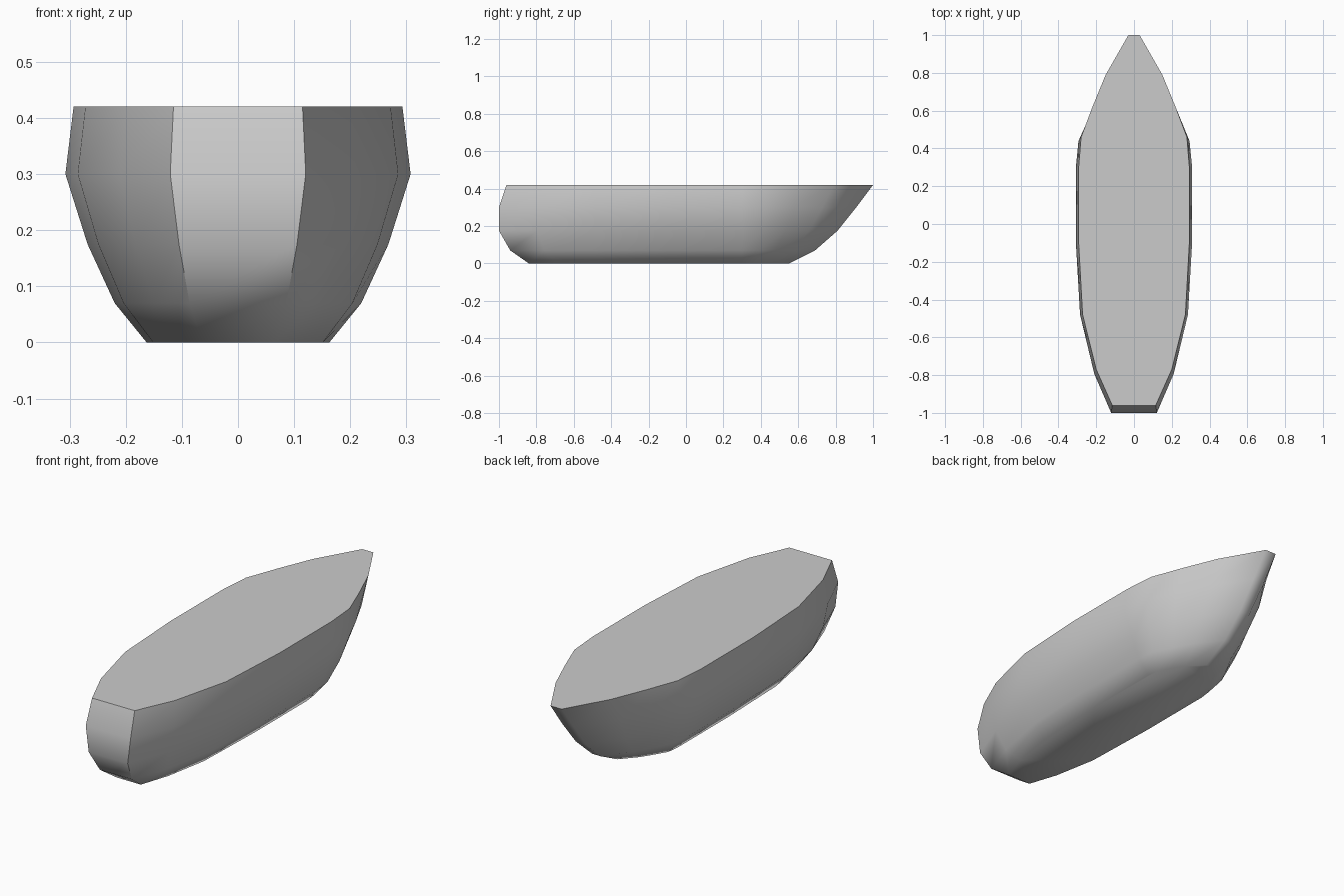
import bpy, bmesh, math

cube = bpy.data.objects.get("Cube")
if cube:
    bpy.data.objects.remove(cube)

grey = bpy.data.materials.new("plain_grey")
grey.use_nodes = True
colour = (0.6, 0.6, 0.6, 1)
grey.diffuse_color = colour
grey.node_tree.nodes["Principled BSDF"].inputs["Base Color"].default_value = colour

# Half outline of the deck, stern to bow: (y, half width)
OUTLINE = [(-.96, .115), (-.77, .2), (-.48, .272), (-.1, .293), (.3, .293),
           (.46, .28), (.62, .22), (.79, .15), (1, .03)]
# Waterlines: (z, stern y, bow y, width factor)
LEVELS = [(0, -.84, .55, .556), (.07, -.94, .69, .75), (.175, -1, .81, .915),
          (.3, -1, .91, 1.05), (.42, -.96, 1, 1)]
AFT, FORE = -.48, .3    # stations between these stay upright


def slide(y, stern, bow):
    """Move a deck station along y to suit the ends of a waterline."""
    if y < AFT:
        return AFT + (y - AFT) * (stern - AFT) / (-.96 - AFT)
    if y > FORE:
        return FORE + (y - FORE) * (bow - FORE) / (1 - FORE)
    return y


# Hull: one closed ring per waterline, joined by quads
bm = bmesh.new()
rings = []
for z, stern, bow, factor in LEVELS:
    half = [(w * factor, slide(y, stern, bow)) for y, w in OUTLINE]
    loop = half + [(-x, y) for x, y in reversed(half)]
    rings.append([bm.verts.new((x, y, z)) for x, y in loop])
for low, high in zip(rings, rings[1:]):
    for i in range(len(low)):
        j = (i + 1) % len(low)
        bm.faces.new((low[i], low[j], high[j], high[i]))

# Flat bottom and flat deck
bm.faces.new(rings[0])
bm.faces.new(rings[-1])
bmesh.ops.recalc_face_normals(bm, faces=bm.faces)

mesh = bpy.data.meshes.new("boat_hull")
bm.to_mesh(mesh)
bm.free()
mesh.materials.append(grey)
hull = bpy.data.objects.new("boat_hull", mesh)
bpy.context.collection.objects.link(hull)

# Soft sides, crisp deck edge
bpy.ops.object.select_all(action='DESELECT')
hull.select_set(True)
bpy.context.view_layer.objects.active = hull
bpy.ops.object.shade_smooth_by_angle(angle=math.radians(62))
